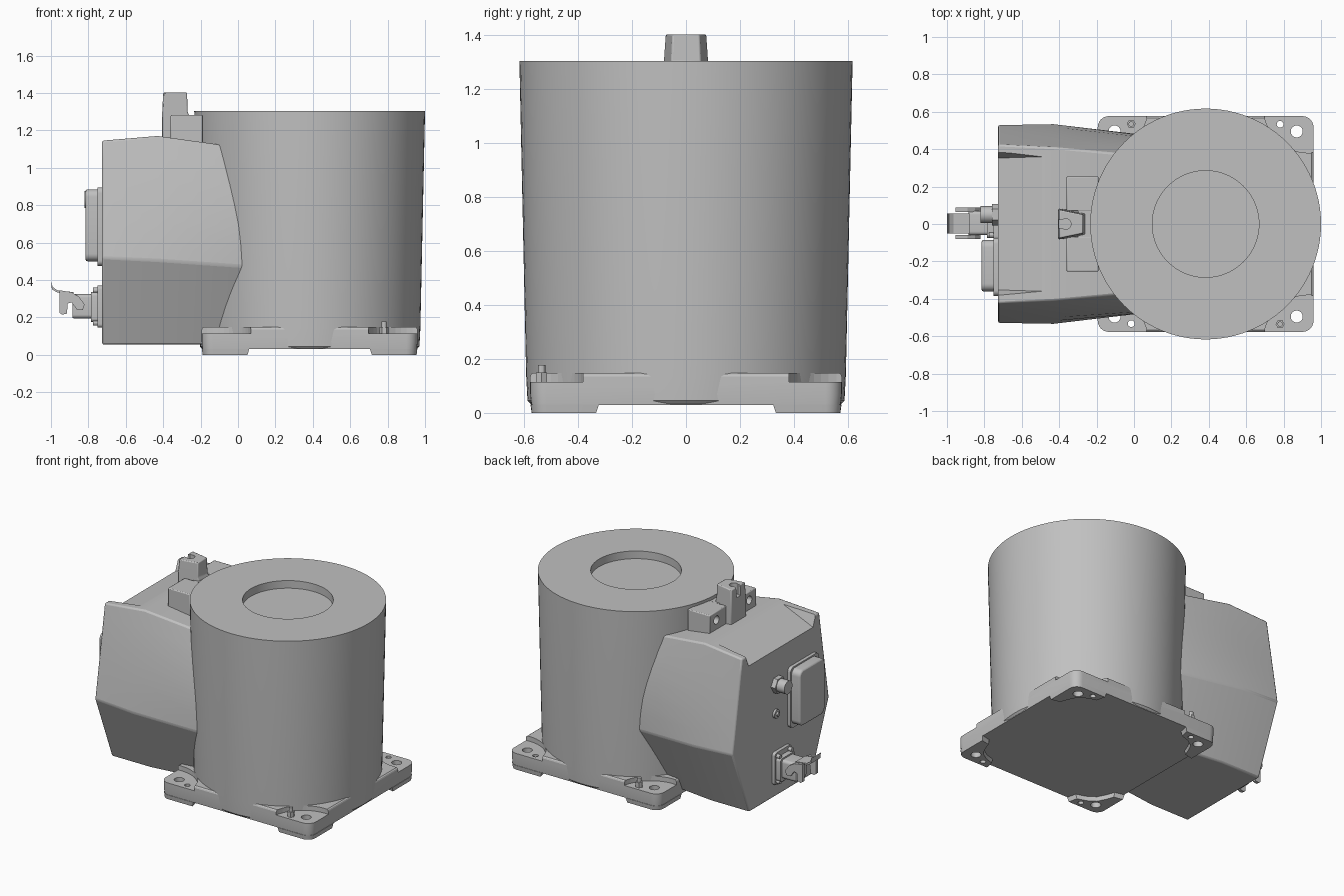
import bpy, bmesh, math

if "Cube" in bpy.data.objects:
    bpy.data.objects.remove(bpy.data.objects["Cube"])

grey = bpy.data.materials.new("light_grey")
grey.diffuse_color = (0.53, 0.53, 0.53, 1)
grey.use_nodes = True
grey.node_tree.nodes["Principled BSDF"].inputs["Base Color"].default_value = grey.diffuse_color
CX = 0.383          # axis of the drum and base plate


def finish(name, bm, bevel=0, segs=2, cutter=False):
    bmesh.ops.recalc_face_normals(bm, faces=bm.faces[:])
    me = bpy.data.meshes.new(name)
    bm.to_mesh(me)
    bm.free()
    me.materials.append(grey)
    ob = bpy.data.objects.new(name, me)
    bpy.context.collection.objects.link(ob)
    if bevel:
        m = ob.modifiers.new("bevel", 'BEVEL')
        m.width, m.segments, m.limit_method = bevel, segs, 'ANGLE'
        m.angle_limit = math.radians(18)
    if cutter:
        ob.hide_render = True
        ob.hide_set(True)
    return ob


def loft(name, rings, **kw):
    """Skin closed rings of equal length and cap both ends."""
    bm = bmesh.new()
    vs = [[bm.verts.new(p) for p in r] for r in rings]
    n = len(vs[0])
    for a, b in zip(vs, vs[1:]):
        for i in range(n):
            bm.faces.new((a[i], a[(i + 1) % n], b[(i + 1) % n], b[i]))
    bm.faces.new(vs[0])
    bm.faces.new(vs[-1])
    return finish(name, bm, **kw)


def prism(name, pts, lo, hi, axis='z', **kw):
    place = {'x': lambda p, h: (h, p[0], p[1]),
             'y': lambda p, h: (p[0], h, p[1]),
             'z': lambda p, h: (p[0], p[1], h)}[axis]
    return loft(name, [[place(p, h) for p in pts] for h in (lo, hi)], **kw)


def box(name, x, y, z, **kw):
    return prism(name, [(x[0], y[0]), (x[1], y[0]), (x[1], y[1]), (x[0], y[1])], *z, **kw)


def circle(c, r, n=32):
    return [(c[0] + r * math.cos(2 * math.pi * i / n),
             c[1] + r * math.sin(2 * math.pi * i / n)) for i in range(n)]


def disc(name, c, r, lo, hi, axis='z', n=32, **kw):
    return prism(name, circle(c, r, n), lo, hi, axis, **kw)


def cut(ob, *cutters):
    for c in cutters:
        m = ob.modifiers.new("cut", 'BOOLEAN')
        m.operation, m.object, m.solver = 'DIFFERENCE', c, 'EXACT'


def rounded(x0, x1, y0, y1, r, n=6):
    pts = []
    for k, (cx, cy) in enumerate([(x1 - r, y1 - r), (x0 + r, y1 - r), (x0 + r, y0 + r), (x1 - r, y0 + r)]):
        for i in range(n + 1):
            a = math.pi / 2 * (k + i / n)
            pts.append((cx + r * math.cos(a), cy + r * math.sin(a)))
    return pts


# tapered drum with a shallow round recess in its top
profile = [(0.575, 0.032), (0.587, 0.045), (0.592, 0.14), (0.617, 1.303), (0.285, 1.303), (0.285, 1.25)]
loft("drum", [[(x, y, z) for x, y in circle((CX, 0), r, 96)] for r, z in profile])

# base plate, corner pockets, bolt holes, feet and locating bolts
H, R = 0.577, 0.06
outline = lambda d: rounded(CX - H + d, CX + H - d, -H + d, H - d, R - d)
plate = loft("base_plate", [[(x, y, z) for x, y in outline(d)]
                            for d, z in ((.004, .03), (0, .07), (0, .135), (.003, .143), (.01, .148))])
arc = [(H - R + R * math.cos(a * math.pi / 12), H - R + R * math.sin(a * math.pi / 12)) for a in range(7)]
foot_pts = arc + [(.32, H), (.335, .51), (.40, .49), (.46, .45), (.49, .39), (.51, .335), (H, .32)]
for sx in (-1, 1):
    for sy in (-1, 1):
        at = lambda x, y: (CX + sx * x, sy * y)
        tag = ("left" if sx < 0 else "right") + ("_front" if sy < 0 else "_back")
        pocket = disc("pocket_cutter_" + tag, at(0.55, 0.62), 0.24, 0.115, 0.3, n=48, cutter=True)
        big = disc("hole_cutter_" + tag, at(0.487, 0.495), 0.032, -0.1, 0.3, cutter=True)
        small = disc("pin_cutter_" + tag, at(0.398, 0.533), 0.018, -0.1, 0.3, cutter=True)
        # feet narrow slightly towards the floor
        foot = loft("foot_" + tag, [[(*at(x * k + .5 * (1 - k), y * k + .5 * (1 - k)), z) for x, y in foot_pts]
                                    for k, z in ((.93, 0), (.985, .031))])
        cut(foot, big, small)
        cut(plate, pocket, big, small)
        if sx * sy < 0:
            c = at(0.398, 0.535)
            disc("bolt_shank_" + tag, c, 0.014, 0.02, 0.178, n=16)
            disc("bolt_nut_" + tag, c, 0.024, 0.11, 0.15, n=6)

# faceted rear housing lofted along x, upper flanks bulging towards the drum:
# (x, top z, top half, mid z, mid half, bottom z, bottom half, bulge)
sections = [(-0.727, 1.145, .425, .52, .53, .055, .345, 0),
            (-0.43, 1.17, .41, .505, .535, .055, .345, .008),
            (0.0, 1.11, .37, .475, .483, .055, .29, .028),
            (0.2, 1.08, .33, .46, .44, .055, .25, .03)]
rings = []
for x, tz, tw, mz, mw, bz, bw, bulge in sections:
    flank = [(bw, bz)]
    for i in range(7):
        t = i / 6
        flank.append((mw + (tw - mw) * t + bulge * 4 * t * (1 - t), mz + (tz - mz) * t))
    rings.append([(x, y, z) for y, z in flank] + [(x, -y, z) for y, z in reversed(flank)])
housing = loft("rear_housing", rings, bevel=0.01)
# sloping scoop in the housing's top rear edge
cut(housing, loft("scoop_cutter", [
    [(-0.80, -.35, 1.04), (-0.80, .35, 1.04), (-0.80, .45, 1.3), (-0.80, -.45, 1.3)],
    [(-0.48, -.36, 1.17), (-0.48, .36, 1.17), (-0.48, .42, 1.3), (-0.48, -.42, 1.3)]], cutter=True))

# bracket on the housing top: tall hook block and two lower ears
hook = loft("hook_block", [
    [(-.405, -.083, 1.14), (-.405, .083, 1.14), (-.2, .055, 1.14), (-.2, -.055, 1.14)],
    [(-.405, -.083, 1.30), (-.405, .083, 1.30), (-.27, .055, 1.30), (-.27, -.055, 1.30)],
    [(-.40, -.076, 1.402), (-.40, .076, 1.402), (-.272, .05, 1.402), (-.272, -.05, 1.402)]], bevel=0.006)
cut(hook, box("hook_slot_cutter", (-.45, -.36), (-.022, .022), (1.33, 1.5), cutter=True),
    disc("hook_bore_cutter", (-.365, 0), .028, 1.33, 1.5, cutter=True))
box("bracket_bridge", (-.30, -.19), (-.12, .12), (1.1, 1.28))
for s, tag in ((-1, "front"), (1, "back")):
    ear = loft("ear_" + tag, [[(-.36, s * .07, z), (-.19, s * .07, z), (-.19, s * .255, z), (-.36, s * .255, z)]
                              for z in (1.1, 1.283)], bevel=0.006)
    cut(ear, disc("ear_cutter_" + tag, (s * .18, 1.225), .028, -.5, -.32, 'x', cutter=True))

# rear panel: cover plate and round sockets
prism("cover_flange", rounded(-.385, -.075, .475, .895, .03), -.75, -.72, 'x')
prism("cover_box", rounded(-.36, -.085, .5, .885, .04), -.815, -.74, 'x', bevel=0.01)
disc("socket_nut", (.05, .83), .058, -.76, -.72, 'x', n=6)
disc("socket_barrel", (.05, .83), .045, -.82, -.75, 'x')
disc("small_socket", (.06, .63), .03, -.742, -.72, 'x')
disc("small_socket_pin", (.06, .63), .014, -.755, -.74, 'x', n=16)

# lower plug with flange, screws, body and curved locking lever
prism("plug_flange", rounded(-.085, .095, .145, .37, .02), -.75, -.72, 'x')
for y in (-.06, .07):
    for z in (.17, .345):
        disc("plug_screw", (y, z), .014, -.775, -.74, 'x', n=12)
prism("plug_collar", rounded(-.075, .085, .175, .335, .02), -.785, -.74, 'x')
prism("plug_body", rounded(-.06, .07, .195, .325, .02), -.885, -.77, 'x', bevel=0.006)
for y in (-.08, .065):
    prism("lever_arm", [(-.955, .345), (-.955, .225), (-.94, .215), (-.915, .22), (-.91, .275),
                        (-.89, .28), (-.86, .24), (-.83, .24), (-.82, .27), (-.85, .31), (-.89, .335)],
          y, y + .022, 'y')
prism("lever_handle", [(-1.0, .39), (-.99, .362), (-.965, .345), (-.88, .335),
                       (-.88, .32), (-.965, .333), (-.995, .35)], -.05, .055, 'y')

# smooth curved surfaces, keep edges sharp
for ob in bpy.context.scene.objects:
    if ob.type == 'MESH' and not ob.hide_render:
        bpy.ops.object.select_all(action='DESELECT')
        ob.select_set(True)
        bpy.context.view_layer.objects.active = ob
        bpy.ops.object.shade_smooth_by_angle(angle=math.radians(20))
